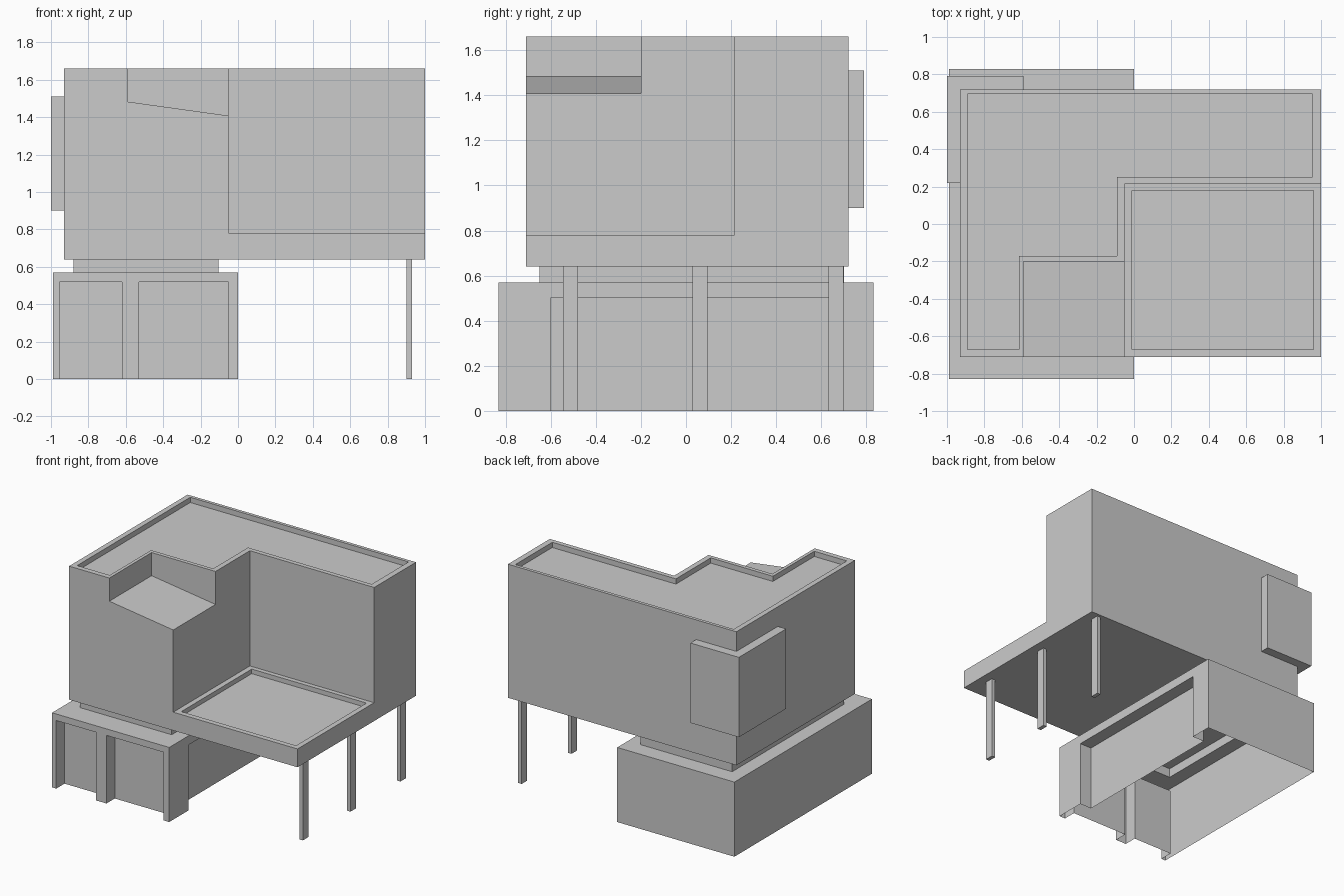
import bpy, bmesh
from mathutils import Vector

if "Cube" in bpy.data.objects:
    bpy.data.objects.remove(bpy.data.objects["Cube"])


def prism(name, pts, lo, hi, axis="z"):
    """Extrude a closed outline: (x, y) points along z, or (x, z) points along y."""
    place = (lambda a, b, c: (a, b, c)) if axis == "z" else (lambda a, b, c: (a, c, b))
    bm = bmesh.new()
    base = bm.faces.new([bm.verts.new(place(a, b, lo)) for a, b in pts])
    ext = bmesh.ops.extrude_face_region(bm, geom=[base])["geom"]
    move = Vector(place(0, 0, hi - lo))
    bmesh.ops.translate(bm, vec=move, verts=[v for v in ext if isinstance(v, bmesh.types.BMVert)])
    if not any(len(e.link_faces) == 2 for e in base.edges):
        bm.faces.new(base.verts)
    bmesh.ops.recalc_face_normals(bm, faces=bm.faces[:])
    me = bpy.data.meshes.new(name)
    bm.to_mesh(me)
    bm.free()
    ob = bpy.data.objects.new(name, me)
    bpy.context.collection.objects.link(ob)
    return ob


def box(name, x, y, z):
    return prism(name, [(x[0], y[0]), (x[1], y[0]), (x[1], y[1]), (x[0], y[1])], *z)


def combine(ob, other, operation="DIFFERENCE"):
    """Apply a boolean and throw the helper away."""
    mod = ob.modifiers.new("bool", "BOOLEAN")
    mod.operation, mod.object, mod.solver = operation, other, "EXACT"
    bpy.context.view_layer.objects.active = ob
    bpy.ops.object.modifier_apply(modifier=mod.name)
    bpy.data.objects.remove(other, do_unlink=True)


# upper storey block
body = box("upper_storey", (-0.93, 1.0), (-0.71, 0.72), (0.64, 1.66))
# terrace void over the front right quarter, with its sunken floor
combine(body, box("terrace_cut", (-0.05, 1.3), (-1.0, 0.215), (0.78, 2.0)))
combine(body, box("terrace_floor_cut", (-0.01, 0.96), (-0.67, 0.18), (0.745, 0.9)))
# sloped roof notch at the front
combine(body, prism("slope_cut", [(-0.59, 1.483), (0.1, 1.387), (0.1, 2.0), (-0.59, 2.0)],
                    -1.0, -0.2, "y"))
# sunken flat roof leaving a parapet
roof = [(-0.89, -0.67), (-0.615, -0.67), (-0.615, -0.17), (-0.09, -0.17),
        (-0.09, 0.25), (0.955, 0.25), (0.955, 0.695), (-0.89, 0.695)]
combine(body, prism("roof_cut", roof, 1.62, 1.8))

# corner bay wrapping the back left edge
box("corner_bay", (-1.0, -0.59), (0.22, 0.79), (0.90, 1.51))

# ground floor with recessed neck on top
base = box("ground_floor", (-0.99, 0.0), (-0.83, 0.83), (0.0, 0.57))
combine(base, box("neck", (-0.88, -0.105), (-0.65, 0.70), (0.4, 0.64)), "UNION")
# two garage recesses in front, one long recess on the right
for x in ((-0.955, -0.62), (-0.53, -0.05)):
    combine(base, box("garage_cut", x, (-1.0, -0.73), (-0.2, 0.52)))
combine(base, box("side_cut", (-0.10, 0.3), (-0.60, 0.66), (-0.2, 0.50)))

# ground floor is a shell: open underneath and into the storey above
bm = bmesh.new()
bm.from_mesh(base.data)
ends = [f for f in bm.faces if all(v.co.z < 0.001 for v in f.verts)
        or all(v.co.z > 0.639 for v in f.verts)]
bmesh.ops.delete(bm, geom=ends, context="FACES")
bm.to_mesh(base.data)
bm.free()

# slim posts carrying the overhang
for i, y in enumerate((-0.5125, 0.0625, 0.665)):
    box(f"post_{i + 1}", (0.90, 0.93), (y - 0.033, y + 0.033), (0.0, 0.64))
